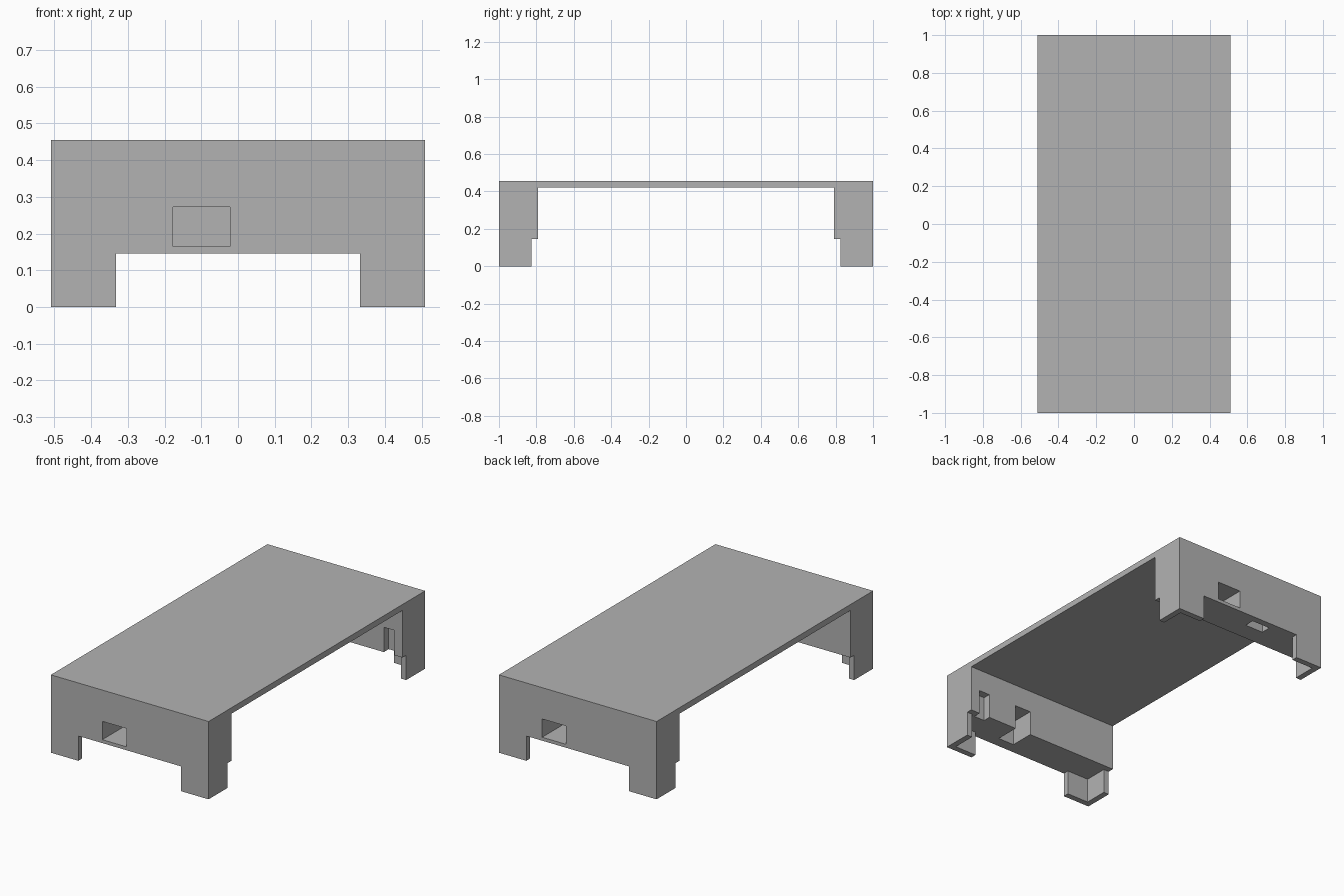
import bpy, bmesh
from mathutils import Vector

cube = bpy.data.objects.get("Cube")
if cube:
    bpy.data.objects.remove(cube, do_unlink=True)

# Single plain grey material
grey = bpy.data.materials.new("plain grey")
grey.use_nodes = True
colour = (0.45, 0.45, 0.45, 1)
grey.diffuse_color = colour
grey.node_tree.nodes["Principled BSDF"].inputs["Base Color"].default_value = colour


def finish(name, bm):
    bmesh.ops.recalc_face_normals(bm, faces=bm.faces)
    mesh = bpy.data.meshes.new(name)
    bm.to_mesh(mesh)
    bm.free()
    mesh.materials.append(grey)
    obj = bpy.data.objects.new(name, mesh)
    bpy.context.collection.objects.link(obj)
    return obj


def box(name, low, high):
    low, high = Vector(low), Vector(high)
    bm = bmesh.new()
    bmesh.ops.create_cube(bm, size=1)
    bmesh.ops.scale(bm, vec=high - low, verts=bm.verts)
    bmesh.ops.translate(bm, vec=(low + high) / 2, verts=bm.verts)
    return finish(name, bm)


def cut(target, name, low, high):
    cutter = box(name, low, high)
    cutter.hide_render = True
    mod = target.modifiers.new(name, "BOOLEAN")
    mod.operation = "DIFFERENCE"
    mod.solver = "EXACT"
    mod.object = cutter
    bpy.context.view_layer.objects.active = target
    bpy.ops.object.modifier_apply(modifier=mod.name)
    bpy.data.objects.remove(cutter, do_unlink=True)


W, TOP, STEP, WALL = 0.51, 0.455, 0.145, 0.035
INNER = 0.79     # inner face of the end blocks
ROOF = 0.29      # top of the slots

# Bridge body: side profile of plate and end blocks, swept across the width
half = [(1, TOP), (1, 0), (0.825, 0), (0.825, STEP), (INNER, STEP), (INNER, TOP - WALL)]
profile = half + [(-y, z) for y, z in reversed(half)]
bm = bmesh.new()
face = bm.faces.new([bm.verts.new((-W, y, z)) for y, z in profile])
swept = bmesh.ops.extrude_face_region(bm, geom=[face])["geom"]
bmesh.ops.translate(bm, vec=(2 * W, 0, 0),
                    verts=[v for v in swept if isinstance(v, bmesh.types.BMVert)])
body = finish("bridge_body", bm)

# Gap between legs, then hollow inside the legs leaving thin corner walls
cut(body, "leg_gap", (-0.333, -1.2, -0.2), (0.333, 1.2, STEP))
cut(body, "leg_hollow", (WALL - W, WALL - 1, -0.2), (W - WALL, 1 - WALL, STEP))

# Blind windows in the front and back faces
cut(body, "front_window", (-0.177, -1.2, 0.165), (-0.022, -0.81, 0.272))
cut(body, "back_window", (0.075, 0.81, 0.165), (0.23, 1.2, 0.272))

# Narrow slots on the inner faces
cut(body, "front_slot", (0.38, -0.835, 0.1), (0.45, -0.7, ROOF))
cut(body, "back_slot", (0.39, 0.7, 0.1), (0.46, 0.835, ROOF))

# Deep notch in the front block and pocket under the back block
cut(body, "front_notch", (0.085, -0.935, 0.1), (0.19, -0.7, ROOF))
cut(body, "back_pocket", (-0.17, 0.9, 0.1), (-0.05, 0.96, ROOF))
